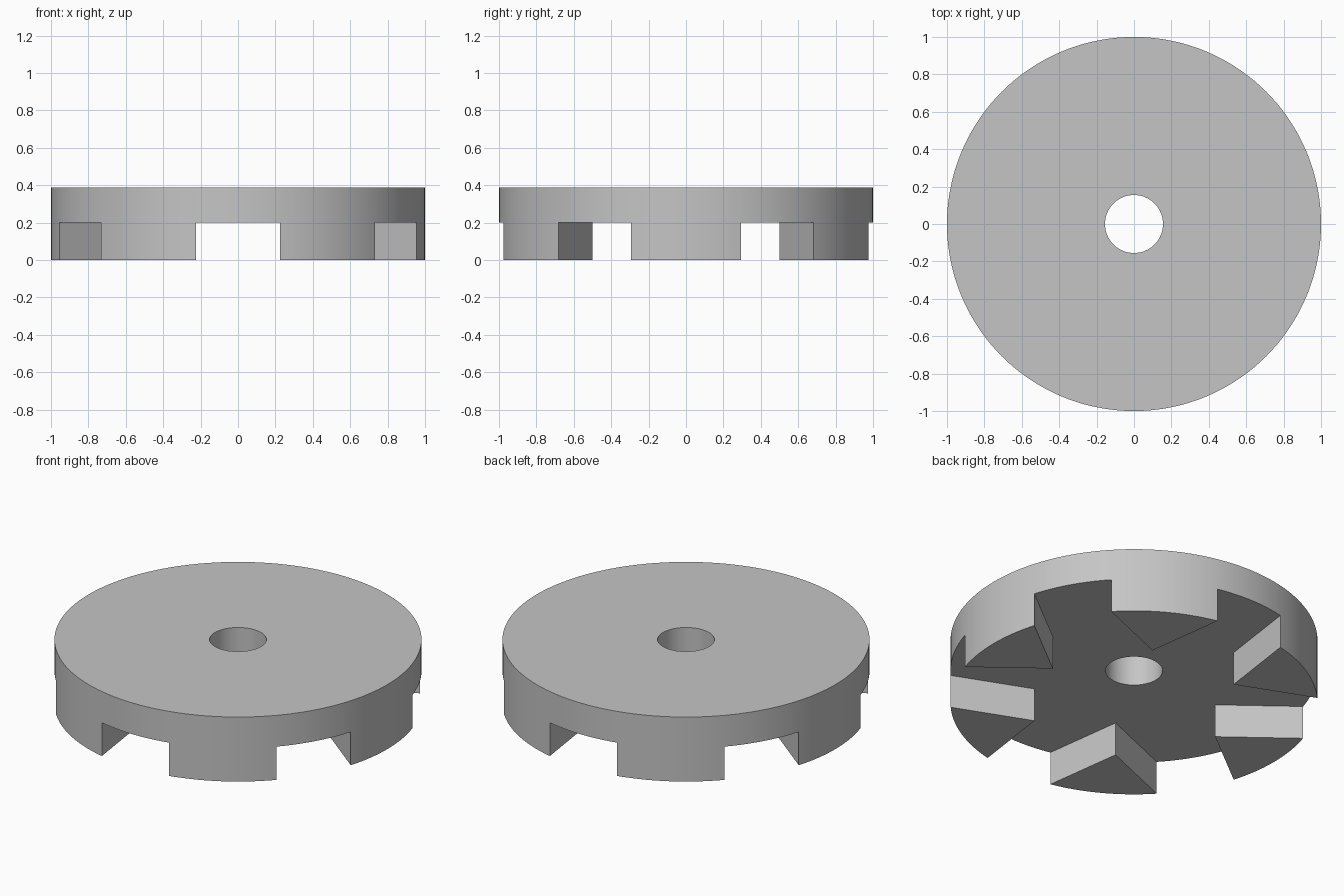
import bpy
import bmesh
from math import cos, sin, pi, radians
from mathutils import Vector, Matrix

RADIUS, BORE, HEIGHT, SLOT_TOP = 1.0, 0.155, 0.388, 0.2
TEETH, APEX_RADIUS, HALF_ANGLE = 6, 0.577, radians(17.1)
SEGMENTS = 144

cube = bpy.data.objects.get("Cube")
if cube:
    bpy.data.objects.remove(cube, do_unlink=True)

steel = bpy.data.materials.new("grey_metal")
steel.use_nodes = True
grey = (0.56, 0.56, 0.56, 1)
steel.diffuse_color = grey
steel.node_tree.nodes["Principled BSDF"].inputs["Base Color"].default_value = grey


def prism(name, outline, bottom, top):
    """Extrude a closed outline straight up into a solid."""
    bm = bmesh.new()
    face = bm.faces.new([bm.verts.new((p.x, p.y, bottom)) for p in outline])
    grown = bmesh.ops.extrude_face_region(bm, geom=[face])["geom"]
    bmesh.ops.translate(bm, vec=(0, 0, top - bottom),
                        verts=[g for g in grown if isinstance(g, bmesh.types.BMVert)])
    bmesh.ops.recalc_face_normals(bm, faces=bm.faces[:])
    mesh = bpy.data.meshes.new(name)
    bm.to_mesh(mesh)
    bm.free()
    mesh.materials.append(steel)
    obj = bpy.data.objects.new(name, mesh)
    bpy.context.collection.objects.link(obj)
    return obj


def circle(radius, count):
    return [Vector((radius * cos(2 * pi * i / count), radius * sin(2 * pi * i / count)))
            for i in range(count)]


# Star outline: everything below the disc except the six wedge teeth
apex = Vector((APEX_RADIUS, 0))
corner = Vector((cos(HALF_ANGLE), sin(HALF_ANGLE)))
flank = (corner - apex).normalized() * 0.6
right_end = apex + Vector((flank.x, -flank.y))
star = []
for i in range(TEETH):
    turn = Matrix.Rotation(i * 2 * pi / TEETH, 2)
    star += [turn @ p for p in (right_end, apex, apex + flank)]

# Solid disc, then the bore and slots cut out of it
disc = prism("toothed_disc", circle(RADIUS, SEGMENTS), 0, HEIGHT)
cutters = [prism("slot_cutter", star, -0.1, SLOT_TOP),
           prism("bore_cutter", circle(BORE, 64), -0.2, HEIGHT + 0.1)]
for cutter in cutters:
    mod = disc.modifiers.new(cutter.name, "BOOLEAN")
    mod.operation = "DIFFERENCE"
    mod.solver = "EXACT"
    mod.object = cutter

# Apply the cuts and remove the cutters
bpy.ops.object.select_all(action="DESELECT")
disc.select_set(True)
bpy.context.view_layer.objects.active = disc
for cutter in cutters:
    bpy.ops.object.modifier_apply(modifier=cutter.name)
    bpy.data.objects.remove(cutter, do_unlink=True)

# Smooth round walls with sharp corners
bpy.ops.object.shade_smooth_by_angle(angle=radians(25))
